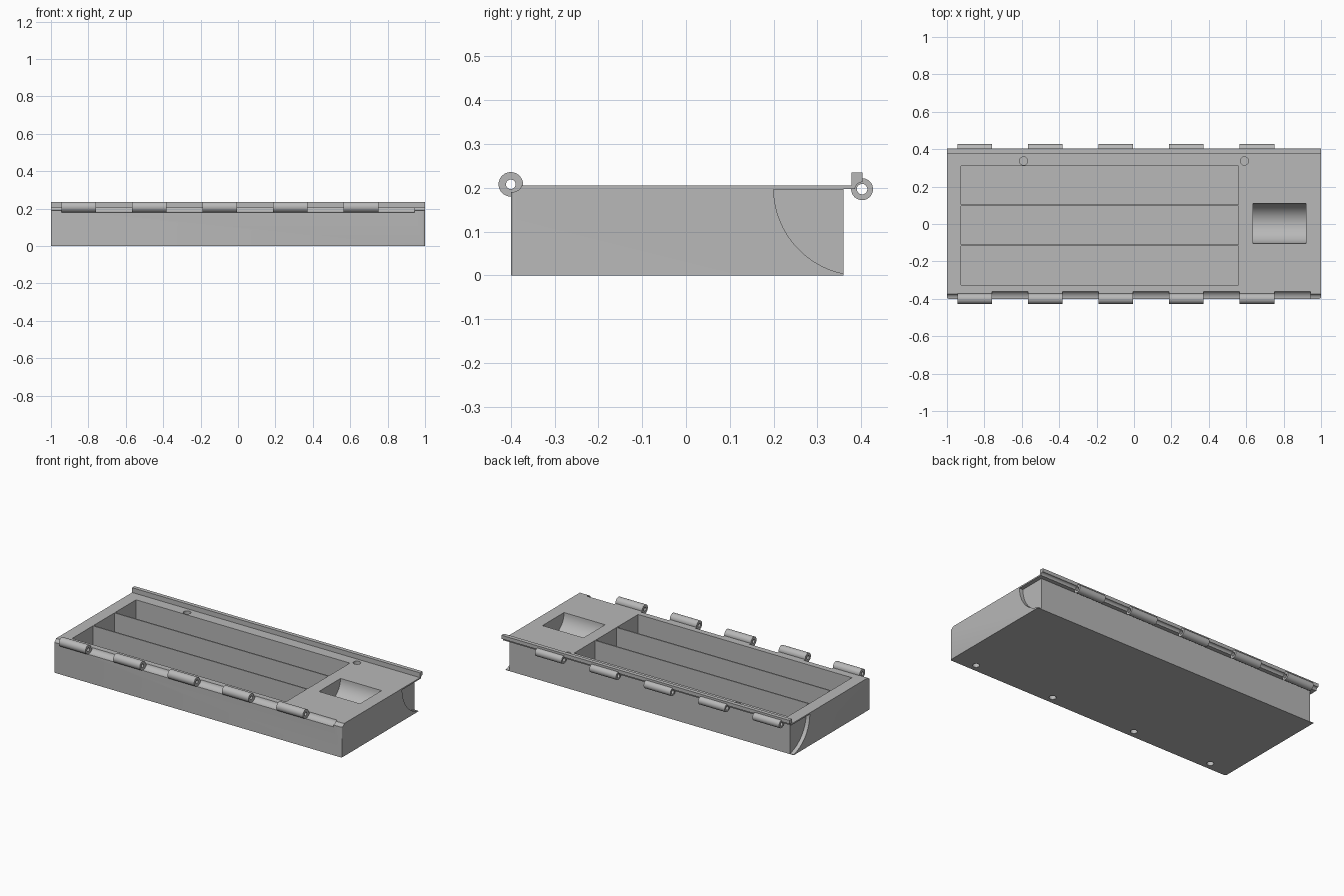
import bpy, bmesh, math

if "Cube" in bpy.data.objects:
    bpy.data.objects.remove(bpy.data.objects["Cube"])

gray = bpy.data.materials.new("plain gray")
gray.diffuse_color = (0.48, 0.48, 0.48, 1)
gray.use_nodes = True
gray.node_tree.nodes["Principled BSDF"].inputs["Base Color"].default_value = gray.diffuse_color


def finish(bm, name):
    bmesh.ops.recalc_face_normals(bm, faces=bm.faces)
    me = bpy.data.meshes.new(name)
    bm.to_mesh(me)
    bm.free()
    me.materials.append(gray)
    ob = bpy.data.objects.new(name, me)
    bpy.context.collection.objects.link(ob)
    return ob


def prism(bm, points, x0, x1):
    """Extrude a closed (y, z) profile along x."""
    a = [bm.verts.new((x0, y, z)) for y, z in points]
    face = bm.faces.new(a)
    new = bmesh.ops.extrude_face_region(bm, geom=[face])["geom"]
    moved = [v for v in new if isinstance(v, bmesh.types.BMVert)]
    bmesh.ops.translate(bm, verts=moved, vec=(x1 - x0, 0, 0))


def ellipse(y, z, ry, rz, n=40, start=0, sweep=360):
    """Points on an ellipse in the (y, z) plane; open arc when sweep < 360."""
    steps = n if sweep == 360 else n - 1
    angles = [math.radians(start + sweep * i / steps) for i in range(n)]
    return [(y + ry * math.cos(a), z + rz * math.sin(a)) for a in angles]


def box(y0, y1, z0, z1):
    return [(y0, z0), (y1, z0), (y1, z1), (y0, z1)]


def cut(target, points, x0, x1):
    bm = bmesh.new()
    prism(bm, points, x0, x1)
    apply_cut(target, finish(bm, "cutter"))


def drill(target, x, y, z0, z1, r):
    bm = bmesh.new()
    bmesh.ops.create_cone(bm, cap_ends=True, segments=32, radius1=r, radius2=r, depth=z1 - z0)
    bmesh.ops.translate(bm, verts=bm.verts, vec=(x, y, (z0 + z1) / 2))
    apply_cut(target, finish(bm, "cutter"))


def apply_cut(target, cutter):
    mod = target.modifiers.new("cut", 'BOOLEAN')
    mod.operation = 'DIFFERENCE'
    mod.solver = 'EXACT'
    mod.object = cutter
    cutter.hide_render = True
    bpy.context.view_layer.objects.active = target
    bpy.ops.object.modifier_apply(modifier=mod.name)
    bpy.data.objects.remove(cutter)


def smooth(ob):
    bpy.ops.object.select_all(action='DESELECT')
    ob.select_set(True)
    bpy.context.view_layer.objects.active = ob
    bpy.ops.object.shade_smooth_by_angle(angle=math.radians(30))


def knuckle(name, x0, x1, y, z, r, hole):
    """Hollow hinge tube along x."""
    bm = bmesh.new()
    n = 32
    rings = []
    for x, rad in ((x0, r), (x1, r), (x1, hole), (x0, hole)):
        rings.append([bm.verts.new((x, a, b)) for a, b in ellipse(y, z, rad, rad, n)])
    for k in range(4):
        a, b = rings[k], rings[(k + 1) % 4]
        for i in range(n):
            j = (i + 1) % n
            bm.faces.new((a[i], a[j], b[j], b[i]))
    smooth(finish(bm, name))


# Tray body with overhanging top plate and raised back lip
bm = bmesh.new()
prism(bm, [(-0.40, 0), (0.36, 0), (0.36, 0.197), (0.403, 0.197), (0.403, 0.235),
           (0.378, 0.235), (0.378, 0.205), (-0.40, 0.205)], -1, 1)
corners = [e for e in bm.edges if all(abs(v.co.y + 0.40) < 1e-4 for v in e.verts)
           and abs(e.verts[0].co.x - e.verts[1].co.x) < 1e-4]
bmesh.ops.bevel(bm, geom=corners, offset=0.01, segments=3, profile=0.5, affect='EDGES')
tray = finish(bm, "tray_body")

# Three long compartments
for y0, y1 in ((-0.325, -0.118), (-0.11, 0.095), (0.103, 0.31)):
    cut(tray, box(y0, y1, 0.02, 0.3), -0.925, 0.56)

# Rounded scoop
cut(tray, ellipse(0.003, 0.205, 0.107, 0.107, 48), 0.635, 0.92)

# Quarter-round recesses on both ends
arc = ellipse(0.40, 0.2, 0.2, 0.2, 24, 181, 88) + [(0.40, 0.1965)]
for x0, x1 in ((0.975, 1.1), (-1.1, -0.975)):
    cut(tray, arc, x0, x1)

# Hinge pin channels along the front and back edges
cut(tray, ellipse(-0.40, 0.208, 0.025, 0.018), -1.1, 1.1)
cut(tray, ellipse(0.402, 0.197, 0.016, 0.016), -1.1, 1.1)

# Clearance grooves between the front hinge knuckles
hinges = [(-0.945 + 0.3775 * i, -0.76 + 0.3775 * i) for i in range(5)]
for x0, x1 in hinges:
    cut(tray, ellipse(-0.40, 0.208, 0.04, 0.03), x1, x1 + 0.1925)

# Round sockets in the top and the underside
for x in (-0.59, 0.59):
    drill(tray, x, 0.337, 0.15, 0.25, 0.022)
for x in (-0.85, -0.295, 0.295, 0.85):
    drill(tray, x, -0.353, -0.05, 0.05, 0.02)
smooth(tray)

# Hinge knuckles
for i, (x0, x1) in enumerate(hinges):
    knuckle(f"front_hinge_{i + 1}", x0, x1, -0.40, 0.208, 0.028, 0.011)
    knuckle(f"back_hinge_{i + 1}", x0, x1, 0.402, 0.197, 0.025, 0.012)
